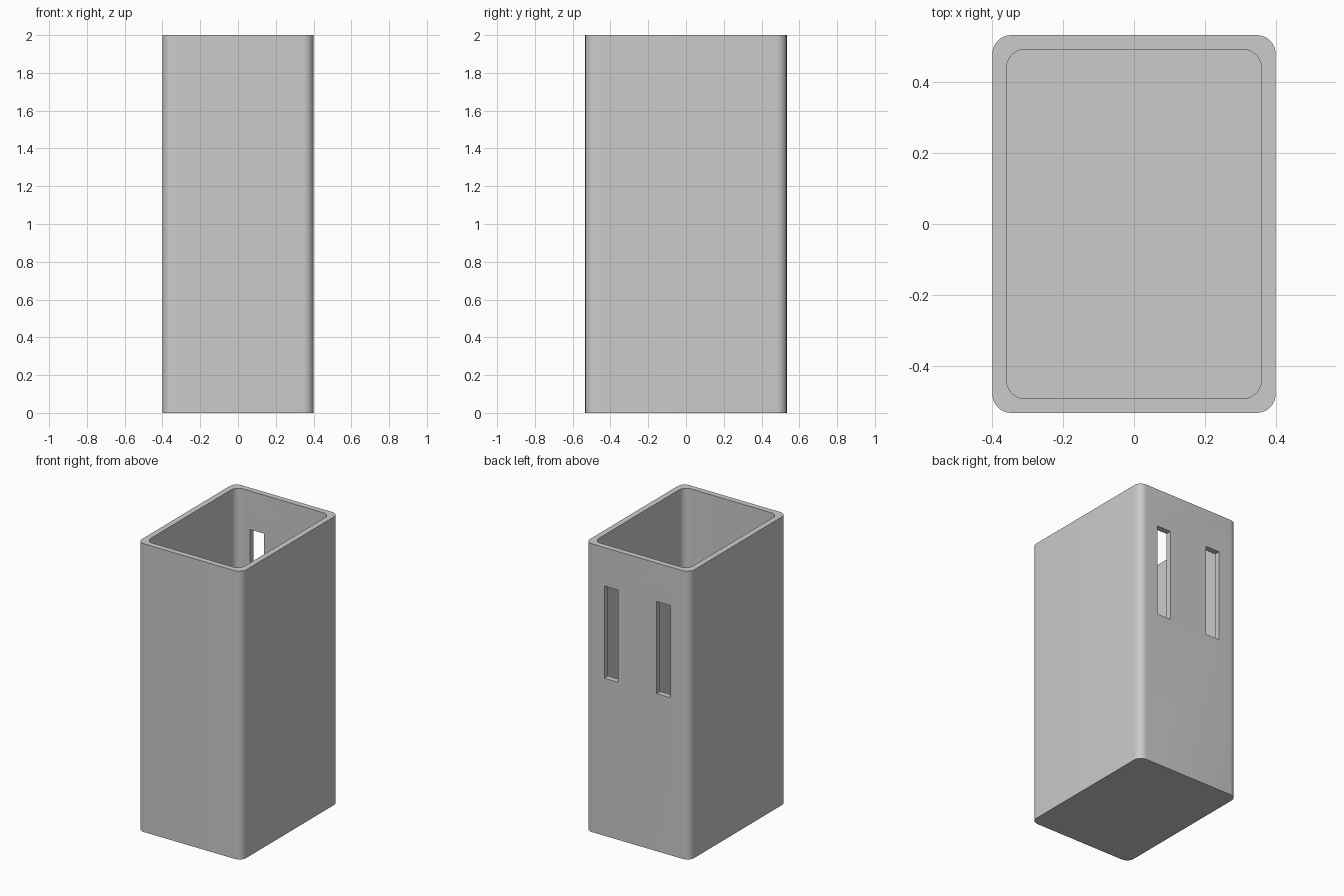
import bpy, bmesh, math

W, D, H = 0.8, 1.067, 2.0      # outer size
WALL, RADIUS = 0.04, 0.053

cube = bpy.data.objects.get("Cube")
if cube:
    bpy.data.objects.remove(cube, do_unlink=True)

grey = bpy.data.materials.new("plain grey")
grey.use_nodes = True
colour = (0.6, 0.6, 0.6, 1)
grey.diffuse_color = colour
grey.node_tree.nodes["Principled BSDF"].inputs["Base Color"].default_value = colour


def rounded_outline(w, d, r, steps=10):
    """Counter-clockwise rounded rectangle."""
    points = []
    for i, (sx, sy) in enumerate([(1, 1), (-1, 1), (-1, -1), (1, -1)]):
        for k in range(steps + 1):
            a = math.pi / 2 * (i + k / steps)
            points.append((sx * (w / 2 - r) + r * math.cos(a),
                           sy * (d / 2 - r) + r * math.sin(a)))
    return points


def prism(name, outline, z0, z1):
    bm = bmesh.new()
    base = bm.faces.new([bm.verts.new((x, y, z0)) for x, y in outline])
    top = bmesh.ops.extrude_face_region(bm, geom=[base])["geom"]
    bmesh.ops.translate(bm, vec=(0, 0, z1 - z0),
                        verts=[g for g in top if isinstance(g, bmesh.types.BMVert)])
    bmesh.ops.recalc_face_normals(bm, faces=bm.faces)
    mesh = bpy.data.meshes.new(name)
    bm.to_mesh(mesh)
    bm.free()
    mesh.materials.append(grey)
    obj = bpy.data.objects.new(name, mesh)
    bpy.context.collection.objects.link(obj)
    return obj


# Open-topped case
case = prism("case", rounded_outline(W, D, RADIUS), 0, H)

# Cavity and the two slots through the back wall
cutters = [prism("cavity_cutter",
                 rounded_outline(W - 2 * WALL, D - 2 * WALL, RADIUS), WALL, H + 0.1)]
for side, name in ((1, "left"), (-1, "right")):
    x0, x1 = sorted((side * 0.147, side * 0.253))
    y0, y1 = D / 2 - 2 * WALL, D / 2 + WALL
    cutters.append(prism(name + "_slot_cutter",
                         [(x0, y0), (x1, y0), (x1, y1), (x0, y1)], 1.093, 1.733))

bpy.context.view_layer.objects.active = case
case.select_set(True)
for cutter in cutters:
    cut = case.modifiers.new(cutter.name, "BOOLEAN")
    cut.operation = "DIFFERENCE"
    cut.solver = "EXACT"
    cut.object = cutter
    bpy.ops.object.modifier_apply(modifier=cut.name)
    bpy.data.objects.remove(cutter, do_unlink=True)

# Smooth corners, sharp rims
bpy.ops.object.select_all(action="DESELECT")
case.select_set(True)
bpy.ops.object.shade_smooth_by_angle(angle=math.radians(30))
